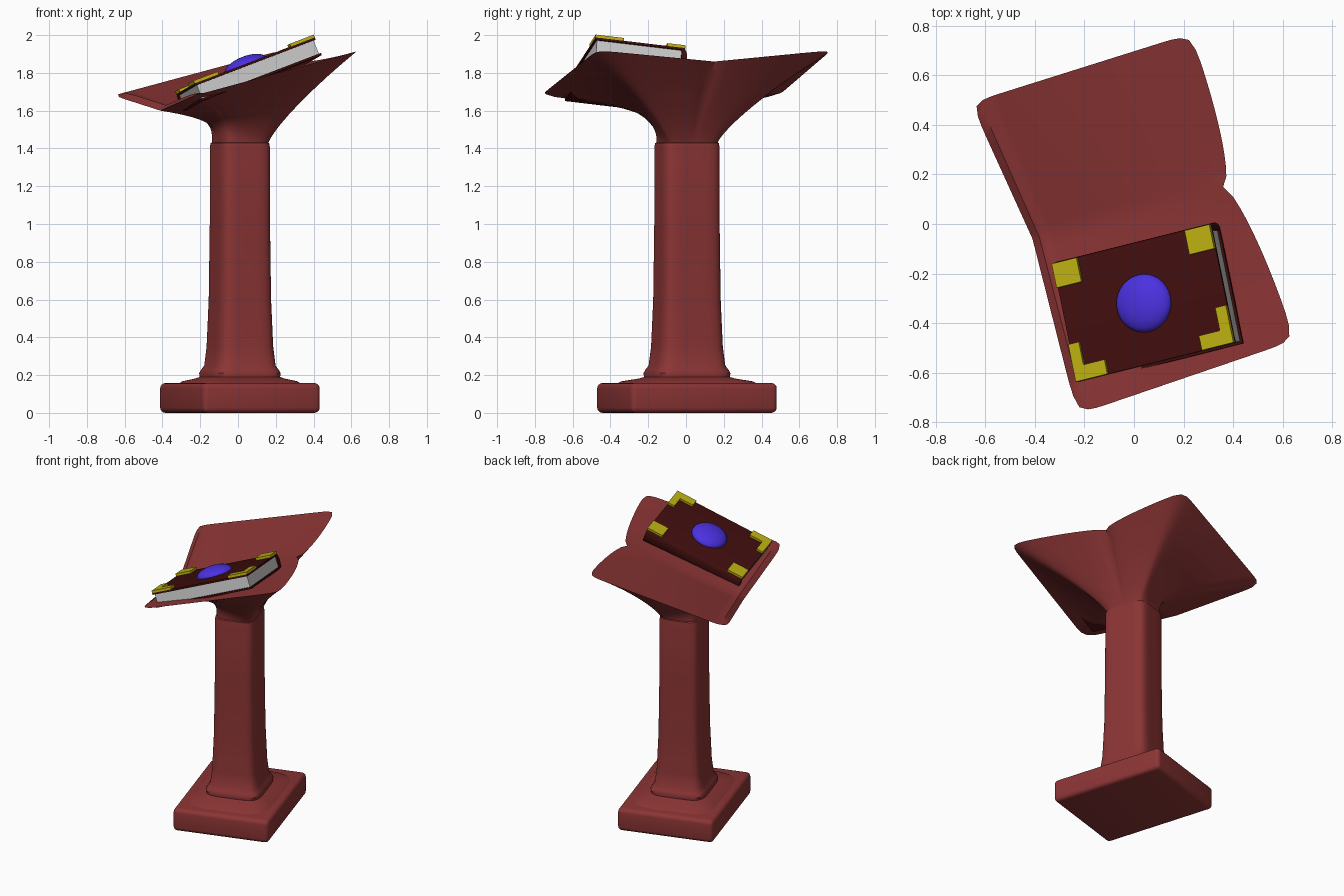
import bpy, bmesh
from math import sin, cos, pi, radians
from mathutils import Vector, Matrix

if "Cube" in bpy.data.objects:
    bpy.data.objects.remove(bpy.data.objects["Cube"])

def material(name, rgb):
    m = bpy.data.materials.new(name)
    m.diffuse_color = (*rgb, 1)
    m.use_nodes = True
    m.node_tree.nodes["Principled BSDF"].inputs["Base Color"].default_value = m.diffuse_color
    return m

RED = material("red_stone", (0.26, 0.035, 0.035))
LEATHER = material("dark_leather", (0.05, 0.004, 0.004))
GOLD = material("gold", (0.5, 0.43, 0.006))
BLUE = material("blue_gem", (0.07, 0.03, 0.75))
PAPER = material("paper", (0.55, 0.55, 0.55))

def finish(bm, name, mat, smooth=None):
    bmesh.ops.recalc_face_normals(bm, faces=bm.faces)
    me = bpy.data.meshes.new(name)
    bm.to_mesh(me)
    bm.free()
    ob = bpy.data.objects.new(name, me)
    bpy.context.collection.objects.link(ob)
    me.materials.append(mat)
    if smooth:
        bpy.ops.object.select_all(action='DESELECT')
        ob.select_set(True)
        bpy.context.view_layer.objects.active = ob
        bpy.ops.object.shade_smooth_by_angle(angle=radians(smooth))
    return ob

def prism(name, pts, z0, z1, frame, mat, smooth=None):
    bm = bmesh.new()
    face = bm.faces.new([bm.verts.new(frame @ Vector((x, y, z0))) for x, y in pts])
    ext = bmesh.ops.extrude_face_region(bm, geom=[face])
    d = frame.to_3x3() @ Vector((0, 0, z1 - z0))
    bmesh.ops.translate(bm, vec=d, verts=[v for v in ext["geom"] if isinstance(v, bmesh.types.BMVert)])
    return finish(bm, name, mat, smooth)

def bridge(bm, a, b):
    n = len(a)
    for i in range(n):
        bm.faces.new((a[i], a[(i + 1) % n], b[(i + 1) % n], b[i]))

# Everything on the stand is turned about z
TURN = Matrix.Translation((0.01, 0.005, 0)) @ Matrix.Rotation(radians(17), 4, 'Z')
N = 28
side = range(N)
BORDER = ([(i, 0) for i in side] + [(N, i) for i in side] +
          [(N - i, N) for i in side] + [(0, N - i) for i in side])
st = lambda i, j: (2 * i / N - 1, 2 * j / N - 1)

def section(i, j, a, b, z, n=5):
    s, t = st(i, j)
    k = (abs(s) ** n + abs(t) ** n) ** (-1 / n)
    return TURN @ Vector((a * s * k, b * t * k, z))

# Base slab
bm = bmesh.new()
bmesh.ops.create_cube(bm, size=1, matrix=TURN @ Matrix.Translation((0, 0, 0.079)) @ Matrix.Diagonal((0.65, 0.81, 0.158, 1)))
bmesh.ops.bevel(bm, geom=bm.edges[:], offset=0.028, segments=4, profile=0.5, affect='EDGES')
finish(bm, "base", RED, 40)

# Post with flared foot and collar
profile = [(0.15, 0.28, 0.35), (0.167, 0.26, 0.32), (0.182, 0.205, 0.23), (0.19, 0.185, 0.205),
           (0.21, 0.188, 0.208), (0.23, 0.178, 0.198), (0.25, 0.164, 0.184), (0.35, 0.153, 0.172),
           (0.6, 0.143, 0.162), (1.0, 0.138, 0.157), (1.41, 0.137, 0.156), (1.428, 0.134, 0.153),
           (1.435, 0.122, 0.141)]
bm = bmesh.new()
rings = [[bm.verts.new(section(i, j, a, b, z)) for i, j in BORDER] for z, a, b in profile]
for lo, hi in zip(rings, rings[1:]):
    bridge(bm, lo, hi)
bm.faces.new(rings[0])
bm.faces.new(rings[-1])
finish(bm, "post", RED, 40)

# Tray: two wings meeting at a sloping crease
CREASE = Vector((-0.41, -0.06, 1.60)), Vector((0.36, 0.15, 1.86))
FRONT = Vector((-0.23, -0.77, 1.68)), Vector((0.65, -0.47, 1.92))
BACK = Vector((-0.66, 0.49, 1.68)), Vector((0.23, 0.77, 1.92))

def tray_top(i, j):
    s, t = st(i, j)
    s, t = s * (1 - 0.035 * abs(t) ** 20), t * (1 - 0.035 * abs(s) ** 20)
    wing = FRONT if t < 0 else BACK
    u = (s + 1) / 2
    p = CREASE[0].lerp(CREASE[1], u).lerp(wing[0].lerp(wing[1], u), abs(t))
    p.x += 0.09 * max(s, 0) ** 2 * abs(t) ** 0.5 * (1 - abs(t))     # bulging right edge
    if abs(s + 0.93) < 0.05:
        p.z += 0.02 * (1 - t ** 8)                                   # low stop ledge
    return p

bm = bmesh.new()
grid = {(i, j): bm.verts.new(tray_top(i, j)) for i in range(N + 1) for j in range(N + 1)}
for i in range(N):
    for j in range(N):
        bm.faces.new((grid[i, j], grid[i + 1, j], grid[i + 1, j + 1], grid[i, j + 1]))
ring = [grid[k] for k in BORDER]
STEPS = 14
for k in range(STEPS - 1, -1, -1):
    f = (k / STEPS) ** 2.5
    nxt = []
    for i, j in BORDER:
        rim = grid[i, j].co
        p = section(i, j, 0.127, 0.145, 1.42).lerp(rim, f)
        p.z = 1.42 + (rim.z - 1.42) * f ** (0.53 + 0.27 * st(i, j)[0])
        nxt.append(bm.verts.new(p))
    bridge(bm, ring, nxt)
    ring = nxt
bm.faces.new(ring)
finish(bm, "tray", RED, 45)

# Book frame: origin at the middle of the top cover
X = Vector((0.64, 0.16, 0.245)).normalized()
Z = X.cross(Vector((-0.08, 0.48, -0.05))).normalized()
Y = Z.cross(X)
BOOK = Matrix((X, Y, Z)).transposed().to_4x4()
BOOK.translation = (0.04, -0.32, 1.8375)
ALONG = BOOK @ Matrix(((0, 0, 1, 0), (1, 0, 0, 0), (0, 1, 0, 0), (0, 0, 0, 1)))
L, W, T, C = 0.35, 0.245, 0.1, 0.012

# Wrap-round cover with a rounded spine, and the page block
arc = [(W - 0.015 + 0.025 * cos(a), -T / 2 + T / 2 * sin(a))
       for a in (pi / 2 - k * pi / 10 for k in range(11))]
cover = [(-W, 0)] + arc + [(-W, -T), (-W, C - T), (W - 0.02, C - T), (W - 0.02, -C), (-W, -C)]
prism("book_cover", cover, -L, L, ALONG, LEATHER, 30)
w, l = W - 0.01, L - 0.01
prism("book_pages", [(-w, C - T), (w - 0.008, C - T), (w - 0.008, -C), (-w, -C)], -l, l, ALONG, PAPER)

# Gold corner plates: squares at the spine, L shapes at the opening
for sx, label in ((-1, "left"), (1, "right")):
    e = sx * L
    q = sx * (L - 0.11)
    prism("spine_corner_" + label, [(e, W), (q, W), (q, W - 0.1), (e, W - 0.1)], 0, 0.016, BOOK, GOLD)
    a, b = sx * (L - 0.14), sx * (L - 0.047)
    prism("front_corner_" + label, [(e, -W), (a, -W), (a, 0.06 - W), (b, 0.06 - W), (b, 0.155 - W), (e, 0.155 - W)],
          0, 0.016, BOOK, GOLD)

# Domed gem
bm = bmesh.new()
bmesh.ops.create_uvsphere(bm, u_segments=32, v_segments=16, radius=1,
                          matrix=BOOK @ Matrix.Diagonal((0.118, 0.118, 0.05, 1)))
finish(bm, "gem", BLUE, 60)
